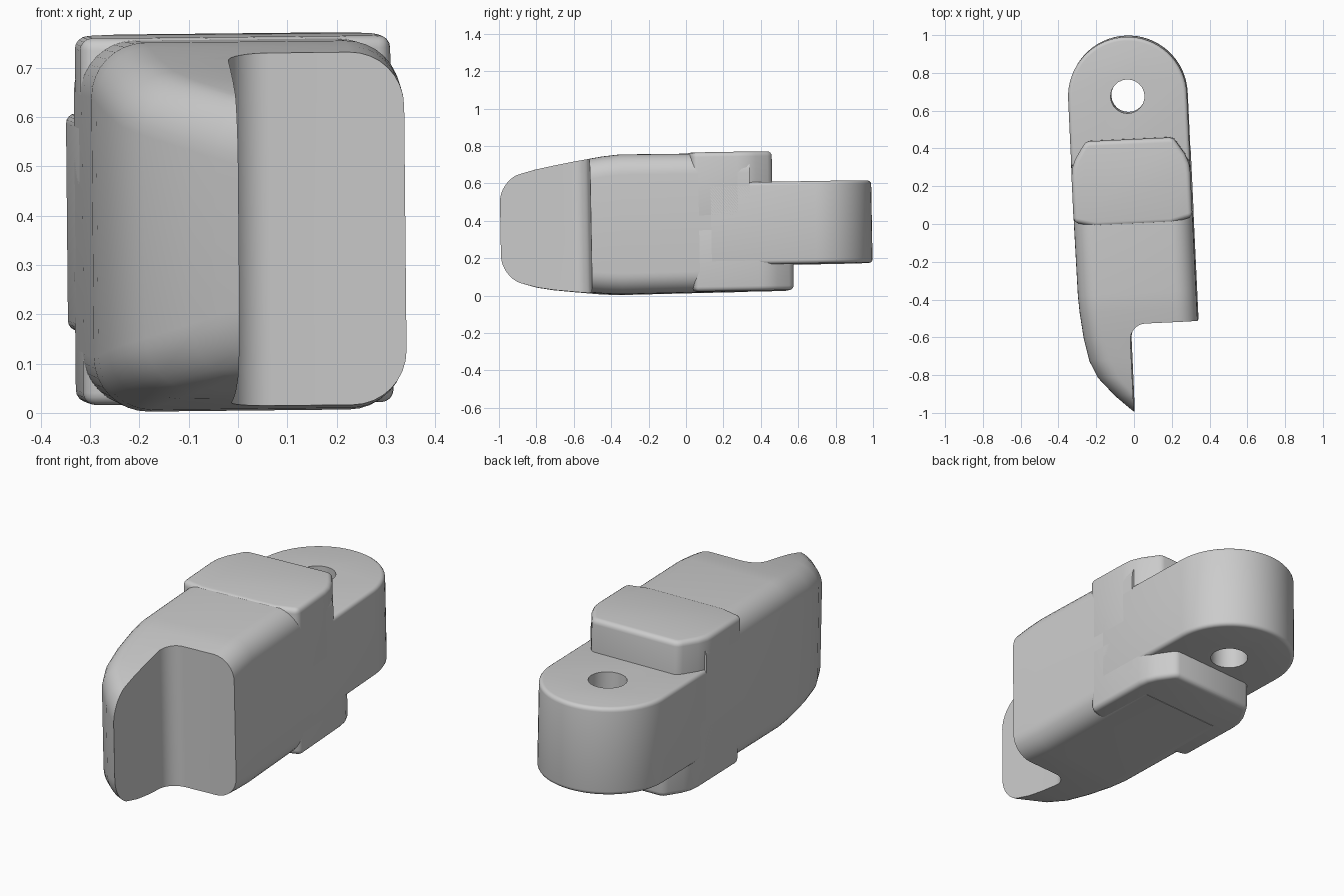
import bpy, bmesh
from math import radians, sin, cos, pi
from mathutils import Matrix, Euler, Vector

if "Cube" in bpy.data.objects:
    bpy.data.objects.remove(bpy.data.objects["Cube"])

grey = bpy.data.materials.new("plain grey")
grey.use_nodes = True
grey.diffuse_color = (0.6, 0.6, 0.6, 1)
grey.node_tree.nodes["Principled BSDF"].inputs["Base Color"].default_value = grey.diffuse_color

# The whole part sits slightly tilted about its middle
pivot = Matrix.Translation((0, 0, 0.38))
TILT = pivot @ Euler((radians(1), radians(-0.6), radians(2.7))).to_matrix().to_4x4() @ pivot.inverted()
HALF = 0.315


def arc(cx, cy, r, start, end, steps):
    angles = [radians(start + (end - start) * i / steps) for i in range(steps + 1)]
    return [(cx + r * cos(a), cy + r * sin(a)) for a in angles]


def loft(name, rings):
    """Skin a list of equal rings and cap both ends."""
    bm = bmesh.new()
    loops = [[bm.verts.new(p) for p in ring] for ring in rings]
    n = len(loops[0])
    for a, b in zip(loops, loops[1:]):
        for i in range(n):
            bm.faces.new((a[i], a[(i + 1) % n], b[(i + 1) % n], b[i]))
    bm.faces.new(loops[0])
    bm.faces.new(loops[-1])
    bmesh.ops.recalc_face_normals(bm, faces=bm.faces)
    mesh = bpy.data.meshes.new(name)
    bm.to_mesh(mesh)
    bm.free()
    mesh.materials.append(grey)
    obj = bpy.data.objects.new(name, mesh)
    bpy.context.collection.objects.link(obj)
    return obj


def prism(name, outline, z0, z1):
    return loft(name, [[(x, y, z) for x, y in outline] for z in (z0, z1)])


def soften(obj, width):
    mod = obj.modifiers.new("rounded rims", "BEVEL")
    mod.width, mod.segments = width, 4
    mod.limit_method, mod.angle_limit = "ANGLE", radians(60)


def finish(obj, cutter=None):
    """Cut, bake the modifiers, tilt and shade."""
    if cutter:
        cutter.hide_render = True
        mod = obj.modifiers.new("cut", "BOOLEAN")
        mod.operation, mod.solver, mod.object = "DIFFERENCE", "EXACT", cutter
    graph = bpy.context.evaluated_depsgraph_get()
    mesh = bpy.data.meshes.new_from_object(obj.evaluated_get(graph))
    obj.modifiers.clear()
    obj.data = mesh
    mesh.transform(TILT)
    if cutter:
        bpy.data.objects.remove(cutter)
    bpy.ops.object.select_all(action="DESELECT")
    obj.select_set(True)
    bpy.context.view_layer.objects.active = obj
    bpy.ops.object.shade_smooth_by_angle(angle=radians(32))


# Rounded tongue with a pin hole
tongue = prism("hinge_tongue", [(-HALF, 0.1), (HALF, 0.1)] + arc(0, 0.68, HALF, 0, 180, 32), 0.158, 0.598)
soften(tongue, 0.02)
finish(tongue, prism("hole_cutter", arc(0, 0.68, 0.09, 0, 345, 23), -1, 2))


# Shoulder blocks above and below the tongue, with clipped back corners
def shoulder(name, back, z0, z1):
    side = [(HALF, 0.03), (HALF, back - 0.19), (HALF - 0.005, back - 0.14), (HALF - 0.025, back - 0.09),
            (0.248, back - 0.025), (0.235, back - 0.008), (0.215, back)]
    front = [(0.2, 0), (-0.2, 0)]
    obj = prism(name, front[1:] + front[:1] + side + [(-x, y) for x, y in reversed(side)], z0, z1)
    soften(obj, 0.025)
    finish(obj)


shoulder("upper_shoulder", 0.455, 0.4, 0.762)
shoulder("lower_shoulder", 0.56, 0.018, 0.37)


# Main body: rounded sections that narrow toward the tip
def section(y, left, bottom, top, r=0.11):
    corners = [(HALF - r, top - r, 0), (left + r, top - r, 90),
               (left + r, bottom + r, 180), (HALF - r, bottom + r, 270)]
    return [(x, y, z) for cx, cz, a in corners for x, z in arc(cx, cz, r, a, a + 90, 8)]


stations = [(0.33, -HALF, 0.016, 0.758), (0, -HALF, 0.014, 0.757), (-0.36, -0.312, 0.011, 0.759),
            (-0.45, -0.307, 0.016, 0.75), (-0.59, -0.292, 0.03, 0.728), (-0.71, -0.268, 0.043, 0.706),
            (-0.8, -0.228, 0.058, 0.688), (-0.9, -0.143, 0.086, 0.661), (-0.95, -0.09, 0.105, 0.643),
            (-1.005, -0.03, 0.125, 0.625)]
body = loft("main_body", [section(*s) for s in stations])

# Step that leaves a thin blade on one side of the tip
notch = [(-0.045, -1.3), (0.6, -1.3), (0.6, -0.523)] + arc(0.04, -0.608, 0.085, 90, 180, 10)
finish(body, prism("step_cutter", notch, -1, 2))
